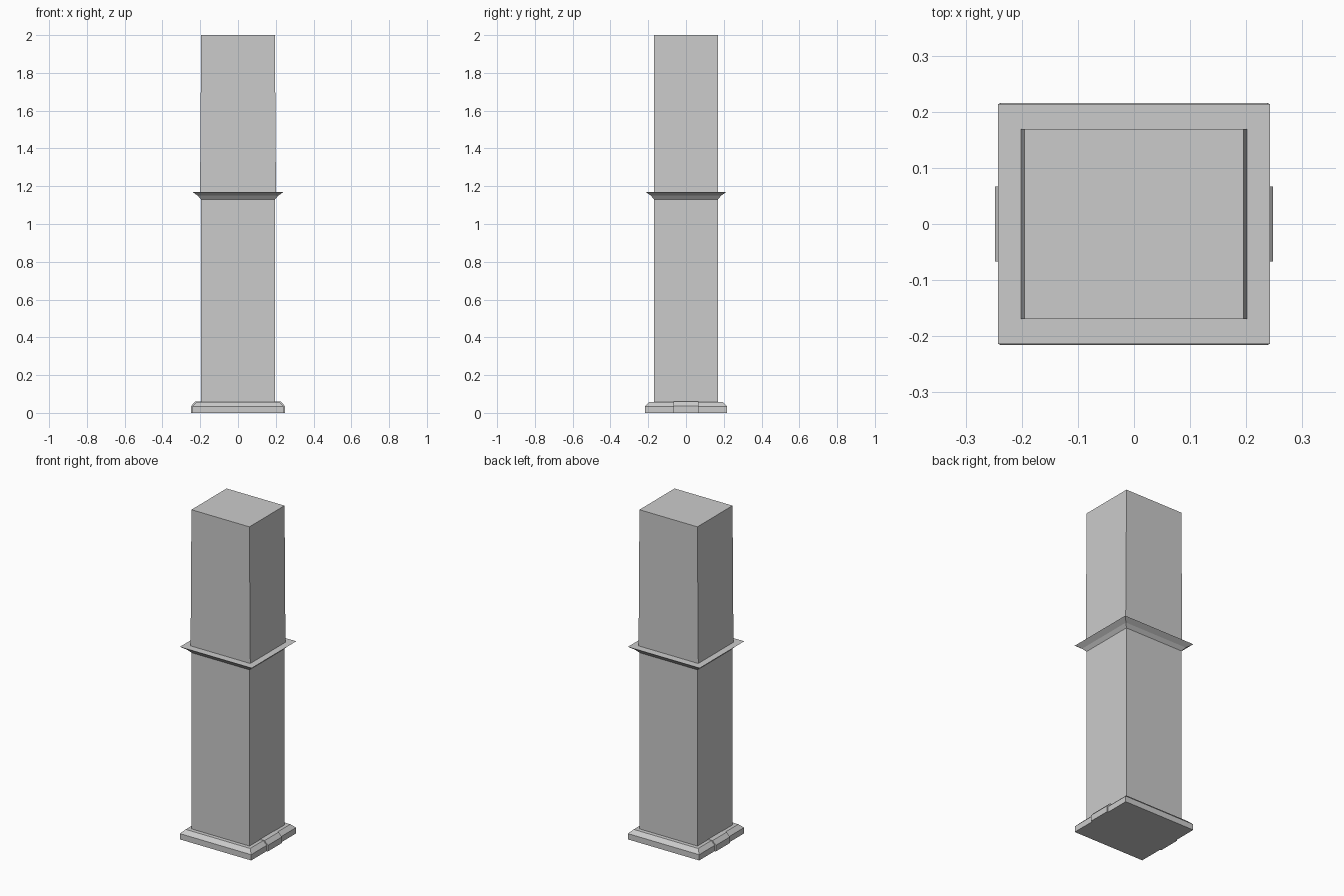
import bpy, bmesh

if "Cube" in bpy.data.objects:
    bpy.data.objects.remove(bpy.data.objects["Cube"])


def rect_loft(name, rings):
    """Capped loft through rectangles given as (half_x, half_y, z)."""
    bm = bmesh.new()
    loops = [[bm.verts.new((sx * hx, sy * hy, z))
              for sx, sy in ((-1, -1), (1, -1), (1, 1), (-1, 1))]
             for hx, hy, z in rings]
    for a, b in zip(loops, loops[1:]):
        for i in range(4):
            j = (i + 1) % 4
            bm.faces.new((a[i], a[j], b[j], b[i]))
    bm.faces.new(loops[0][::-1])
    bm.faces.new(loops[-1])
    bmesh.ops.recalc_face_normals(bm, faces=bm.faces)
    mesh = bpy.data.meshes.new(name)
    bm.to_mesh(mesh)
    bm.free()
    obj = bpy.data.objects.new(name, mesh)
    bpy.context.collection.objects.link(obj)
    return obj


# Plinth with a sloped upper edge
rect_loft("plinth", [(0.24, 0.216, 0), (0.24, 0.216, 0.035),
                     (0.217, 0.193, 0.058)])

# Raised blocks on the left and right of the plinth
rect_loft("plinth_side_blocks", [(0.248, 0.067, 0), (0.248, 0.067, 0.037),
                                 (0.226, 0.067, 0.06)])

# Lower shaft
rect_loft("lower_shaft", [(0.196, 0.169, 0.058), (0.196, 0.169, 1.13)])

# Flared collar with a flat top
rect_loft("collar", [(0.196, 0.169, 1.13), (0.213, 0.186, 1.15),
                     (0.242, 0.214, 1.17)])

# Upper shaft, narrowing slightly in width
rect_loft("upper_shaft", [(0.201, 0.169, 1.17), (0.195, 0.169, 2.0)])
